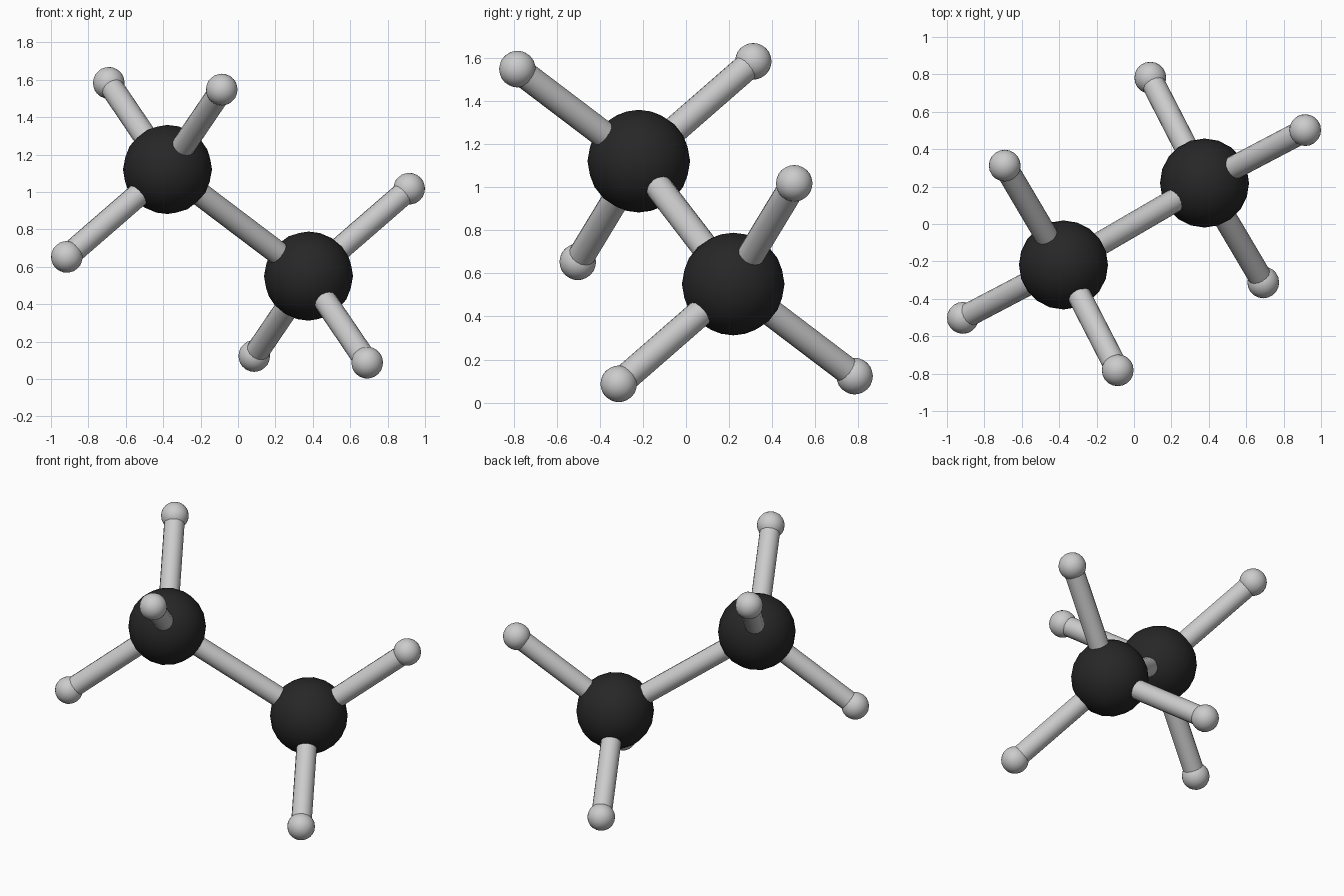
import bpy
from mathutils import Vector

if "Cube" in bpy.data.objects:
    bpy.data.objects.remove(bpy.data.objects["Cube"])

CENTRE = Vector((0, 0, 0.835))
R_LARGE, R_SMALL, R_BOND = 0.238, 0.085, 0.063

black = bpy.data.materials.new("black")
black.diffuse_color = (0.02, 0.02, 0.02, 1)
black.use_nodes = True
black.node_tree.nodes["Principled BSDF"].inputs["Base Color"].default_value = black.diffuse_color


def finish(name):
    ob = bpy.context.object
    ob.name = name
    bpy.ops.object.shade_smooth_by_angle()
    return ob


def ball(name, p, r):
    bpy.ops.mesh.primitive_ico_sphere_add(subdivisions=3, radius=r, location=p)
    return finish(name)


def bond(name, a, b):
    d = b - a
    bpy.ops.mesh.primitive_cylinder_add(
        vertices=16, radius=R_BOND, depth=d.length, location=(a + b) / 2,
        rotation=d.to_track_quat('Z', 'Y').to_euler())
    return finish(name)


# One half of the molecule, relative to its centre; the other half is its inversion
carbon = Vector((-0.377, -0.219, 0.285))
hydrogens = [Vector(p) for p in (
    (-0.691, 0.312, 0.748),
    (-0.087, -0.782, 0.712),
    (-0.915, -0.502, -0.182))]

for half, s in (("upper", 1), ("lower", -1)):
    c = CENTRE + s * carbon
    # large dark atom
    ball(f"{half}_carbon_atom", c, R_LARGE).data.materials.append(black)
    # small atoms with their bonds
    for i, h in enumerate(hydrogens, 1):
        p = CENTRE + s * h
        ball(f"{half}_hydrogen_atom_{i}", p, R_SMALL)
        bond(f"{half}_hydrogen_bond_{i}", c, p)

# central bond
bond("carbon_bond", CENTRE + carbon, CENTRE - carbon)
